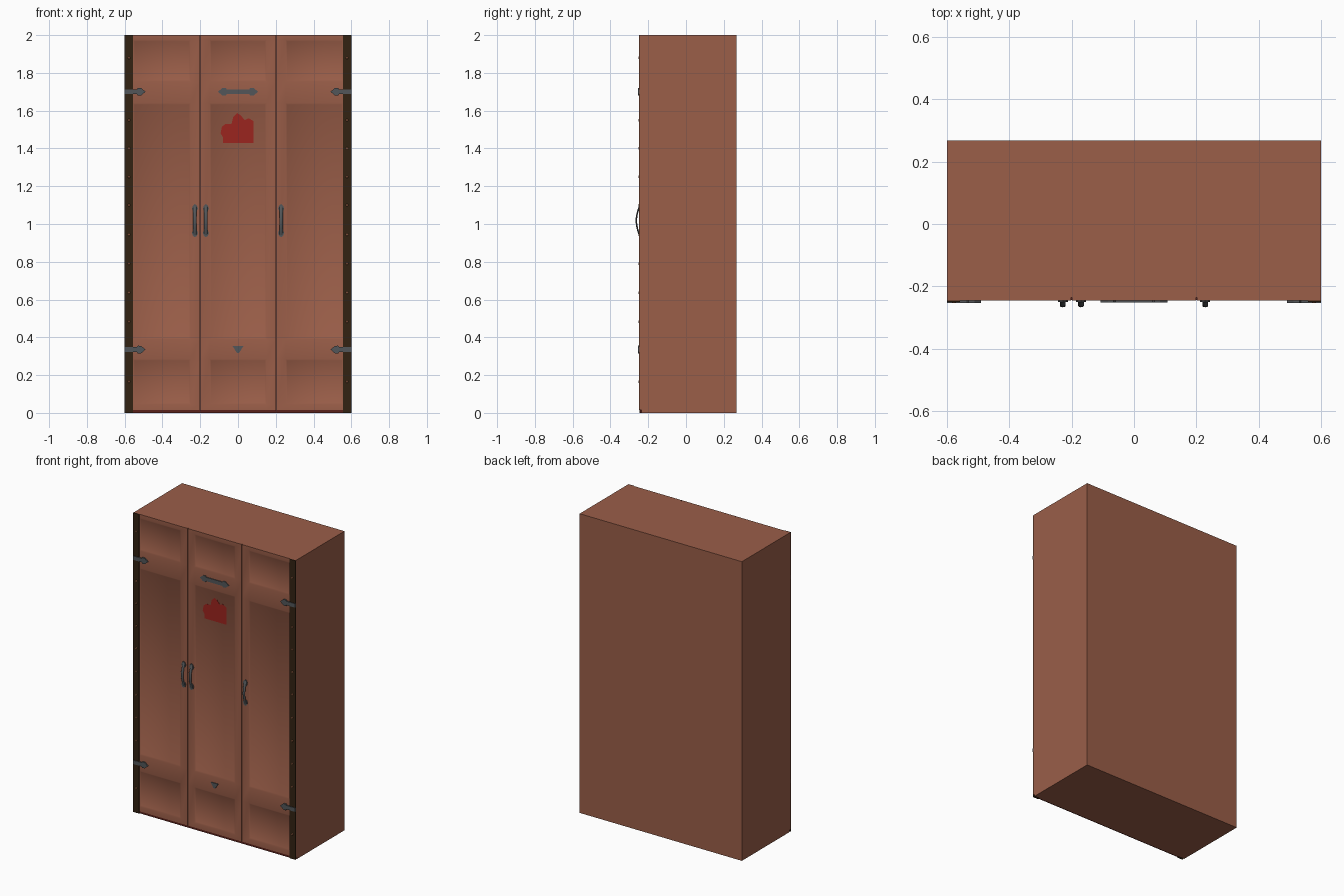
import bpy, bmesh, math
from mathutils import Matrix, Vector

if "Cube" in bpy.data.objects:
    bpy.data.objects.remove(bpy.data.objects["Cube"])


def mat(name, rgb):
    m = bpy.data.materials.new(name)
    m.diffuse_color = (*rgb, 1)
    m.use_nodes = True
    m.node_tree.nodes["Principled BSDF"].inputs["Base Color"].default_value = m.diffuse_color
    return m


WOOD = mat("red brown paint", (0.325, 0.112, 0.066))
STRIP = mat("dark edge strip", (0.032, 0.016, 0.006))
STEEL = mat("dark steel", (0.085, 0.094, 0.10))
RED = mat("red paint", (0.33, 0.018, 0.013))
RIVET = mat("copper rivet", (0.32, 0.12, 0.06))
BASE = mat("dark red base", (0.10, 0.015, 0.01))

FRONT = -0.246      # face of the doors
BODY = -0.236       # front of the carcass


def finish(bm, name, material, angle=None):
    bmesh.ops.recalc_face_normals(bm, faces=bm.faces)
    me = bpy.data.meshes.new(name)
    bm.to_mesh(me)
    bm.free()
    me.materials.append(material)
    ob = bpy.data.objects.new(name, me)
    bpy.context.collection.objects.link(ob)
    if angle:
        bpy.ops.object.select_all(action='DESELECT')
        ob.select_set(True)
        bpy.context.view_layer.objects.active = ob
        bpy.ops.object.shade_smooth_by_angle(angle=math.radians(angle))
    return ob


def box(name, x0, x1, y0, y1, z0, z1, material):
    bm = bmesh.new()
    size = Matrix.Diagonal((x1 - x0, y1 - y0, z1 - z0, 1))
    mid = Matrix.Translation(((x0 + x1) / 2, (y0 + y1) / 2, (z0 + z1) / 2))
    bmesh.ops.create_cube(bm, size=1, matrix=mid @ size)
    return finish(bm, name, material)


def plate(name, pts, y0, y1, material):
    """Extrude an x/z outline from y1 (back) to y0 (front)."""
    bm = bmesh.new()
    f = bm.faces.new([bm.verts.new((x, y1, z)) for x, z in pts])
    ext = bmesh.ops.extrude_face_region(bm, geom=[f], use_keep_orig=True)
    vs = [g for g in ext['geom'] if isinstance(g, bmesh.types.BMVert)]
    bmesh.ops.translate(bm, verts=vs, vec=(0, y0 - y1, 0))
    return finish(bm, name, material)


def door(name, xs, panel_col=1):
    """Door front with three recessed panels between rails and stiles."""
    zs = [0.014, 0.045, 0.285, 0.39, 1.64, 1.755, 1.975, 2.0]
    bm = bmesh.new()
    g = [[bm.verts.new((x, FRONT, z)) for x in xs] for z in zs]
    panels = []
    for r in range(len(zs) - 1):
        for c in range(len(xs) - 1):
            f = bm.faces.new((g[r][c], g[r][c + 1], g[r + 1][c + 1], g[r + 1][c]))
            if c == panel_col and r in (1, 3, 5):
                panels.append(f)
    bm.normal_update()
    rim = [e for e in bm.edges if e.is_boundary]
    bmesh.ops.inset_individual(bm, faces=panels, thickness=0.012, depth=-0.006)
    ext = bmesh.ops.extrude_edge_only(bm, edges=rim)
    for v in ext['geom']:
        if isinstance(v, bmesh.types.BMVert):
            v.co.y = BODY
    return finish(bm, name, WOOD, 50)


# Carcass and base line
box("cabinet_body", -0.6, 0.6, BODY, 0.267, 0, 2, WOOD)
box("base_strip", -0.557, 0.557, FRONT + 0.002, BODY, 0, 0.014, BASE)

# Three doors separated by narrow gaps
door("left_door", [-0.6, -0.556, -0.252, -0.202])
door("middle_door", [-0.198, -0.15, 0.15, 0.198])
door("right_door", [0.202, 0.252, 0.556, 0.6])

# Riveted edge strips and strap hinges, mirrored left and right
rivet_z = [0.165, 0.483, 0.637, 0.79, 0.944, 1.10, 1.25, 1.40, 1.55, 1.88]
arrow = [(0.6, -0.013), (0.535, -0.013), (0.53, -0.021), (0.512, -0.019), (0.49, 0),
         (0.512, 0.019), (0.53, 0.021), (0.535, 0.013), (0.6, 0.013)]
for s, side in ((-1, "left"), (1, "right")):
    x0, x1 = sorted((s * 0.557, s * 0.6))
    box(side + "_edge_strip", x0, x1, -0.25, FRONT, 0, 2, STRIP)
    bm = bmesh.new()
    for z in rivet_z:
        m = (Matrix.Translation((s * 0.577, -0.25, z)) @ Matrix.Rotation(math.pi / 2, 4, 'X'))
        bmesh.ops.create_cone(bm, cap_ends=True, segments=8, radius1=0.009,
                              radius2=0.005, depth=0.005, matrix=m)
    finish(bm, side + "_rivets", RIVET)
    for z, level in ((1.70, "upper"), (0.335, "lower")):
        plate(f"{side}_{level}_hinge", [(s * x, z + dz) for x, dz in arrow],
              -0.254, FRONT, STEEL)

# Double-ended strap and small wedge on the middle door
half = [(0.06, -0.013), (0.065, -0.021), (0.083, -0.019), (0.107, 0),
        (0.083, 0.019), (0.065, 0.021), (0.06, 0.013)]
plate("middle_strap", [(x, 1.70 + z) for x, z in half] + [(-x, 1.70 - z) for x, z in half],
      -0.251, FRONT, STEEL)
plate("middle_wedge", [(-0.028, 0.353), (0.028, 0.353), (0.006, 0.318), (-0.006, 0.318)],
      -0.251, FRONT, STEEL)

# Red paint splash
splash = [(-0.08, 1.43), (0.083, 1.43), (0.083, 1.545), (0.055, 1.56), (0.035, 1.55),
          (0.015, 1.575), (-0.005, 1.587), (-0.026, 1.565), (-0.034, 1.53), (-0.065, 1.53),
          (-0.085, 1.515), (-0.092, 1.48), (-0.08, 1.46)]
plate("paint_splash", splash, -0.2412, -0.239, RED)


def handle(name, cx):
    """Bowed flat bar with a pointed foot at each end."""
    bm = bmesh.new()
    n, k, rings = 12, 8, []
    for i in range(n + 1):
        t = i / n
        z = 0.94 + 0.155 * t
        y = FRONT - 0.017 * math.sin(math.pi * t)
        slope = -0.017 * math.pi * math.cos(math.pi * t) / 0.155
        nrm = Vector((0, 1, -slope)).normalized()
        rings.append([bm.verts.new(Vector((cx + 0.009 * math.cos(a), y, z))
                                   + nrm * 0.004 * math.sin(a))
                      for a in (2 * math.pi * j / k for j in range(k))])
    for a, b in zip(rings, rings[1:]):
        for j in range(k):
            bm.faces.new((a[j], a[(j + 1) % k], b[(j + 1) % k], b[j]))
    bm.faces.new(rings[0])
    bm.faces.new(rings[-1])
    finish(bm, name, STEEL, 50)
    foot = [(-0.009, -0.03), (0.009, -0.03), (0.016, -0.014), (0.011, 0.002), (0, 0.01),
            (-0.011, 0.002), (-0.016, -0.014)]
    for s, end in ((1, "top"), (-1, "bottom")):
        plate(f"{name}_{end}_foot", [(cx + x, 1.0175 + s * (0.078 + z)) for x, z in foot],
              -0.25, FRONT, STEEL)


for nm, cx in (("left_handle", -0.228), ("middle_handle", -0.17), ("right_handle", 0.228)):
    handle(nm, cx)
